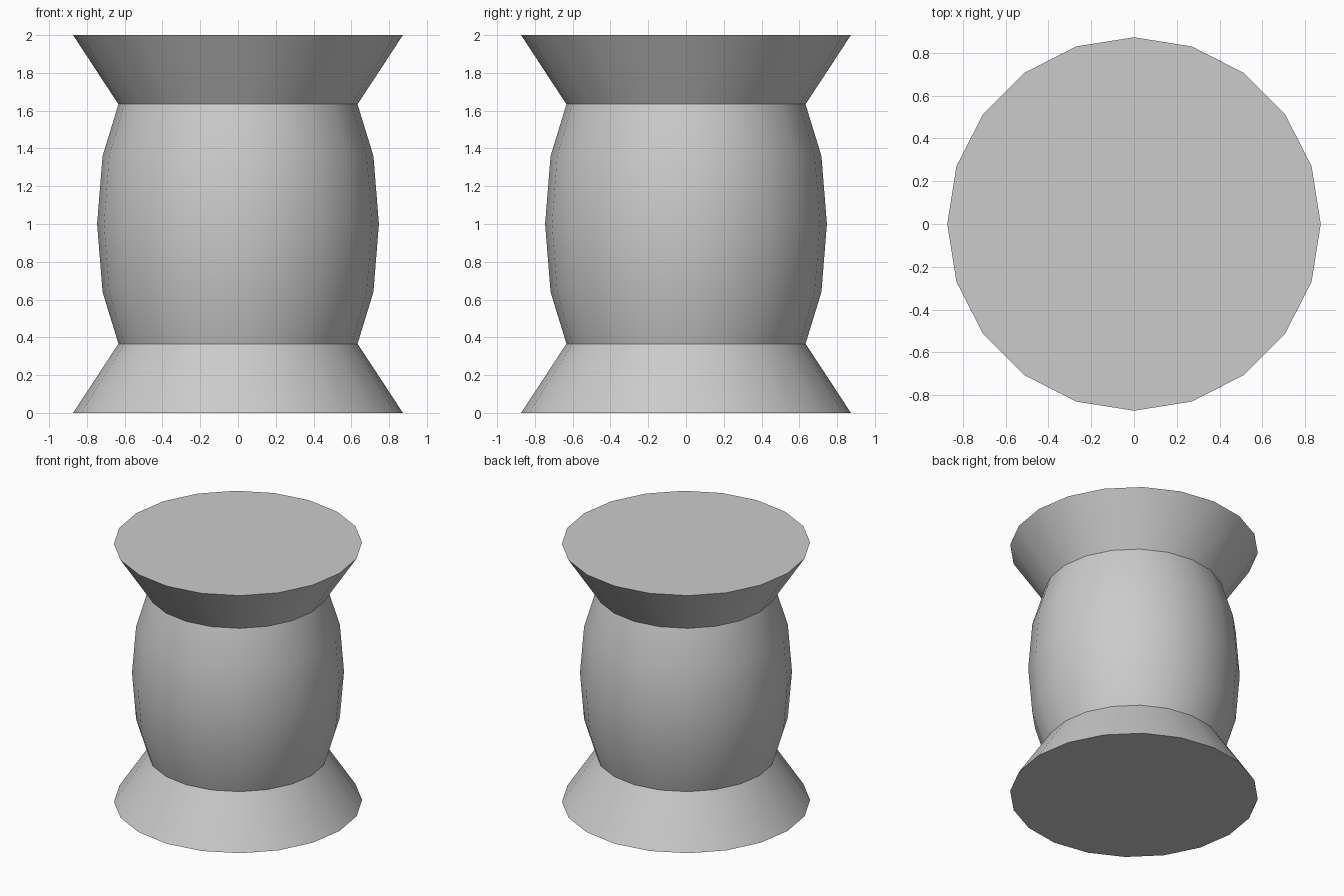
import bpy, bmesh
from math import cos, sin, tau, radians

if "Cube" in bpy.data.objects:
    bpy.data.objects.remove(bpy.data.objects["Cube"])

SIDES = 20


def lathe(name, profile, cap_bottom=False, cap_top=False):
    """Turn a (radius, height) profile around z, with optional flat end caps."""
    bm = bmesh.new()
    rings = [[bm.verts.new((r * cos(tau * i / SIDES), r * sin(tau * i / SIDES), z))
              for i in range(SIDES)] for r, z in profile]
    for low, high in zip(rings, rings[1:]):
        for i in range(SIDES):
            j = (i + 1) % SIDES
            bm.faces.new((low[i], low[j], high[j], high[i]))
    if cap_bottom:
        bm.faces.new(rings[0][::-1])
    if cap_top:
        bm.faces.new(rings[-1])
    mesh = bpy.data.meshes.new(name)
    bm.to_mesh(mesh)
    bm.free()
    obj = bpy.data.objects.new(name, mesh)
    bpy.context.collection.objects.link(obj)
    bpy.ops.object.select_all(action='DESELECT')
    obj.select_set(True)
    bpy.context.view_layer.objects.active = obj
    bpy.ops.object.shade_smooth_by_angle(angle=radians(30))
    return obj


def flipped(profile):
    """Mirror a profile about mid height."""
    return [(r, 2 - z) for r, z in reversed(profile)]


# Flared base and matching flared top
flare = [(0.873, 0), (0.633, 0.366)]
lathe("base_flare", flare, cap_bottom=True)
lathe("top_flare", flipped(flare), cap_top=True)

# Bulging barrel between the flares
lower_half = [(0.633, 0.366), (0.717, 0.64)]
lathe("barrel_body", lower_half + [(0.746, 1)] + flipped(lower_half))
